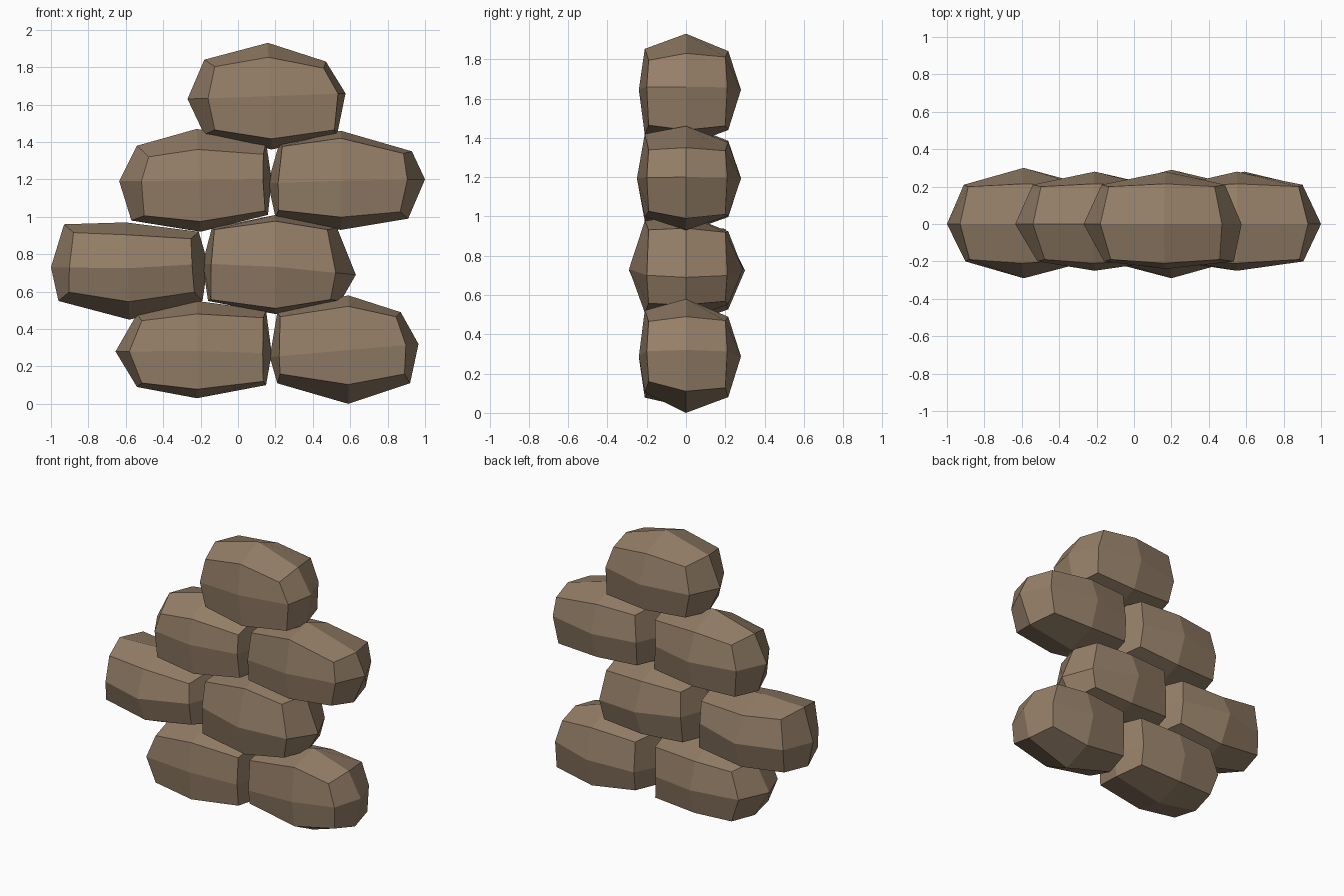
import bpy, bmesh
from mathutils import Vector

if "Cube" in bpy.data.objects:
    bpy.data.objects.remove(bpy.data.objects["Cube"])

# one brown stone colour
stone = bpy.data.materials.new("brown stone")
stone.diffuse_color = (0.30, 0.212, 0.138, 1)
stone.use_nodes = True
stone.node_tree.nodes["Principled BSDF"].inputs["Base Color"].default_value = stone.diffuse_color

# order of the outline points, as (x side, z side)
SIDES = [(-1, 0), (-1, 1), (0, 1), (1, 1), (1, 0), (1, -1), (0, -1), (-1, -1)]
BACK_INSET = (0.78, 0.78, 0.69, 0.72)
# cap depths for corner, end-edge middle and top/bottom-edge middle
FRONT_RIM = (-0.19, -0.20, -0.21)
BACK_RIM = (0.20, 0.21, 0.215)


def rock(name, front, back, outline, inset):
    """Faceted stone: a once-divided cube whose middle ring follows the outline
    and whose front and back caps are drawn in (left, right, top, bottom) and bulged."""
    ring = {s: Vector(p) for s, p in zip(SIDES, outline)}
    mid = (ring[(-1, 0)] + ring[(1, 0)] + ring[(0, 1)] + ring[(0, -1)]) / 4
    mid.x = (ring[(0, 1)].x + ring[(0, -1)].x) / 2
    ring[(0, 0)] = mid
    bm = bmesh.new()
    bmesh.ops.create_cube(bm, size=2)
    bmesh.ops.subdivide_edges(bm, edges=bm.edges[:], cuts=1, use_grid_fill=True)
    for v in bm.verts:
        i, j, k = (round(c) for c in v.co)
        p = ring[(i, k)] - mid
        y = 0
        if j:
            left, right, top, bottom = inset if j < 0 else BACK_INSET
            rim = FRONT_RIM if j < 0 else BACK_RIM
            fx = left if i < 0 else right
            fz = top if k > 0 else bottom
            if i and k:
                tall = 0.9 if j > 0 else min(fz + 0.08, 0.96)
                p = Vector((p.x * min(fx + 0.09, 0.96), p.y * tall))
                y = rim[0]
            elif i:
                p *= fx
                y = rim[1]
            elif k:
                p *= fz
                y = rim[2]
            else:
                y = front if j < 0 else back
        v.co = (mid.x + p.x, y, mid.y + p.y)
    bmesh.ops.recalc_face_normals(bm, faces=bm.faces[:])
    me = bpy.data.meshes.new(name)
    bm.to_mesh(me)
    bm.free()
    me.materials.append(stone)
    bpy.context.collection.objects.link(bpy.data.objects.new(name, me))


# bottom course
rock("bottom_left_rock", -0.24, 0.27,
     [(-.655, .28), (-.54, .48), (-.22, .55), (.15, .50), (.18, .27), (.15, .10), (-.22, .03), (-.54, .09)],
     (.83, .88, .74, .81))
rock("bottom_right_rock", -0.24, 0.28,
     [(.17, .25), (.21, .49), (.59, .58), (.87, .49), (.965, .32), (.92, .11), (.59, 0), (.21, .11)],
     (.88, .82, .80, .64))
# second course
rock("second_left_rock", -0.29, 0.30,
     [(-1, .73), (-.93, .96), (-.60, .97), (-.21, .92), (-.16, .75), (-.19, .55), (-.58, .45), (-.96, .55)],
     (.76, .80, .73, .65))
rock("second_right_rock", -0.29, 0.29,
     [(-.19, .75), (-.14, .94), (.20, 1.01), (.53, .94), (.63, .69), (.55, .55), (.20, .48), (-.16, .55)],
     (.88, .75, .88, .88))
# third course
rock("third_left_rock", -0.25, 0.28,
     [(-.635, 1.19), (-.54, 1.38), (-.22, 1.47), (.15, 1.40), (.18, 1.20), (.16, 1.01), (-.20, .92), (-.57, .98)],
     (.72, .88, .60, .80))
rock("third_right_rock", -0.25, 0.28,
     [(.16, 1.18), (.22, 1.39), (.55, 1.46), (.93, 1.35), (1, 1.20), (.91, .99), (.55, .93), (.20, 1.0)],
     (.86, .79, .85, .74))
# capping stone
rock("top_rock", -0.24, 0.28,
     [(-.27, 1.63), (-.18, 1.84), (.16, 1.93), (.47, 1.83), (.575, 1.66), (.53, 1.44), (.18, 1.36), (-.18, 1.44)],
     (.75, .90, .73, .80))
